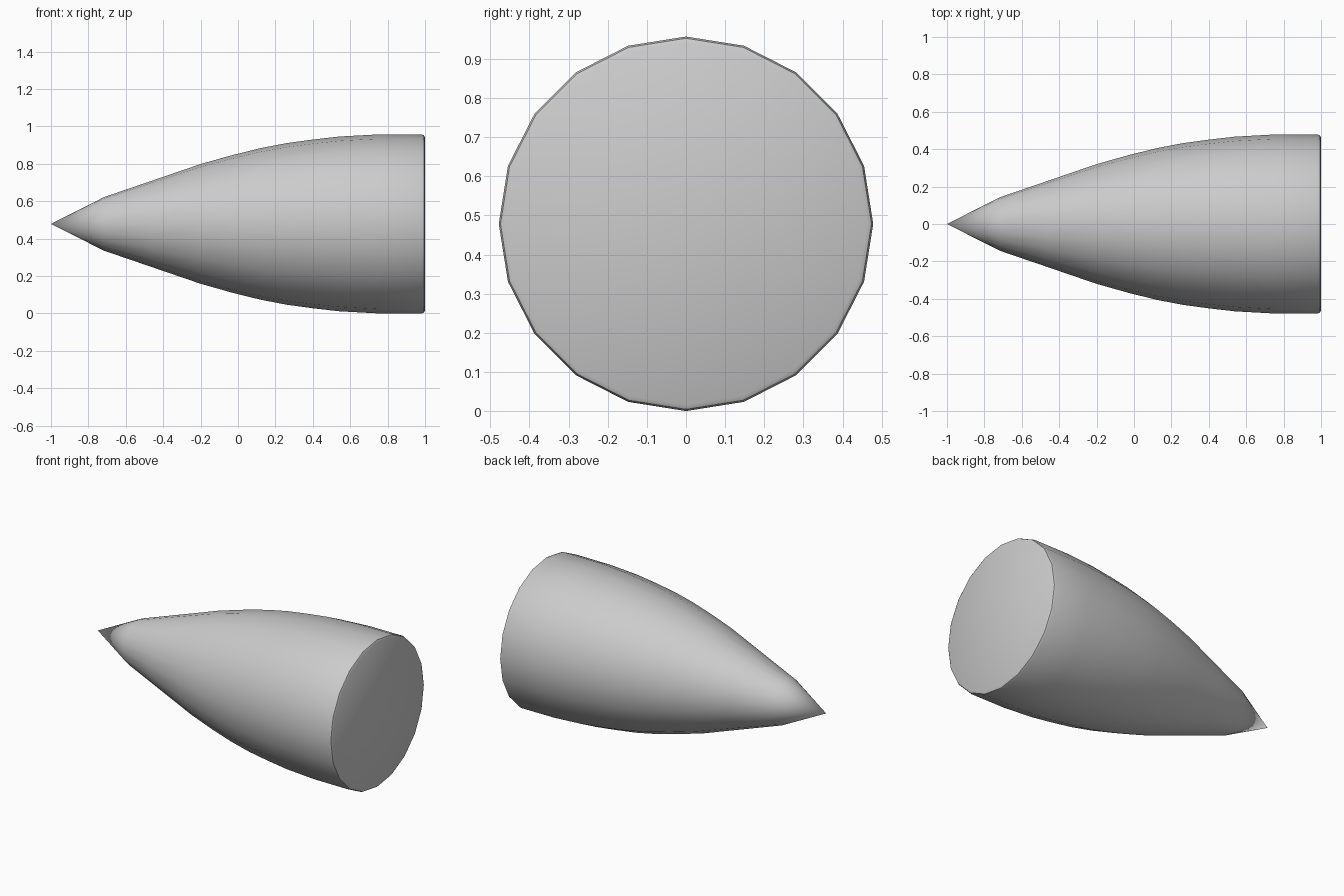
import bpy, bmesh, math

if "Cube" in bpy.data.objects:
    bpy.data.objects.remove(bpy.data.objects["Cube"])

SIDES = 20
R = 0.4785
# Ogive profile as (x, radius), from behind the tip to the rounded rear rim
PROFILE = [(-0.717, 0.143), (-0.46, 0.231), (-0.2, 0.32), (-0.03, 0.368),
           (0.12, 0.405), (0.26, 0.432), (0.40, 0.451), (0.54, 0.467),
           (0.74, 0.478), (0.98, R), (0.994, 0.474), (1.0, 0.463)]

bm = bmesh.new()

# Pointed tip and lathed rings along x
tip = bm.verts.new((-1, 0, R))
rings = []
for x, r in PROFILE:
    rings.append([bm.verts.new((x, r * math.sin(a), R + r * math.cos(a)))
                  for a in (2 * math.pi * i / SIDES for i in range(SIDES))])

for i in range(SIDES):
    j = (i + 1) % SIDES
    bm.faces.new((tip, rings[0][i], rings[0][j]))
    for a, b in zip(rings, rings[1:]):
        bm.faces.new((a[i], b[i], b[j], a[j]))

# Flat rear cap
bm.faces.new(rings[-1])
bmesh.ops.recalc_face_normals(bm, faces=bm.faces)

mesh = bpy.data.meshes.new("nose_cone")
bm.to_mesh(mesh)
bm.free()
cone = bpy.data.objects.new("nose_cone", mesh)
bpy.context.collection.objects.link(cone)

# Smooth sides with a crisp rear cap
bpy.context.view_layer.objects.active = cone
cone.select_set(True)
bpy.ops.object.shade_smooth_by_angle(angle=math.radians(40))
